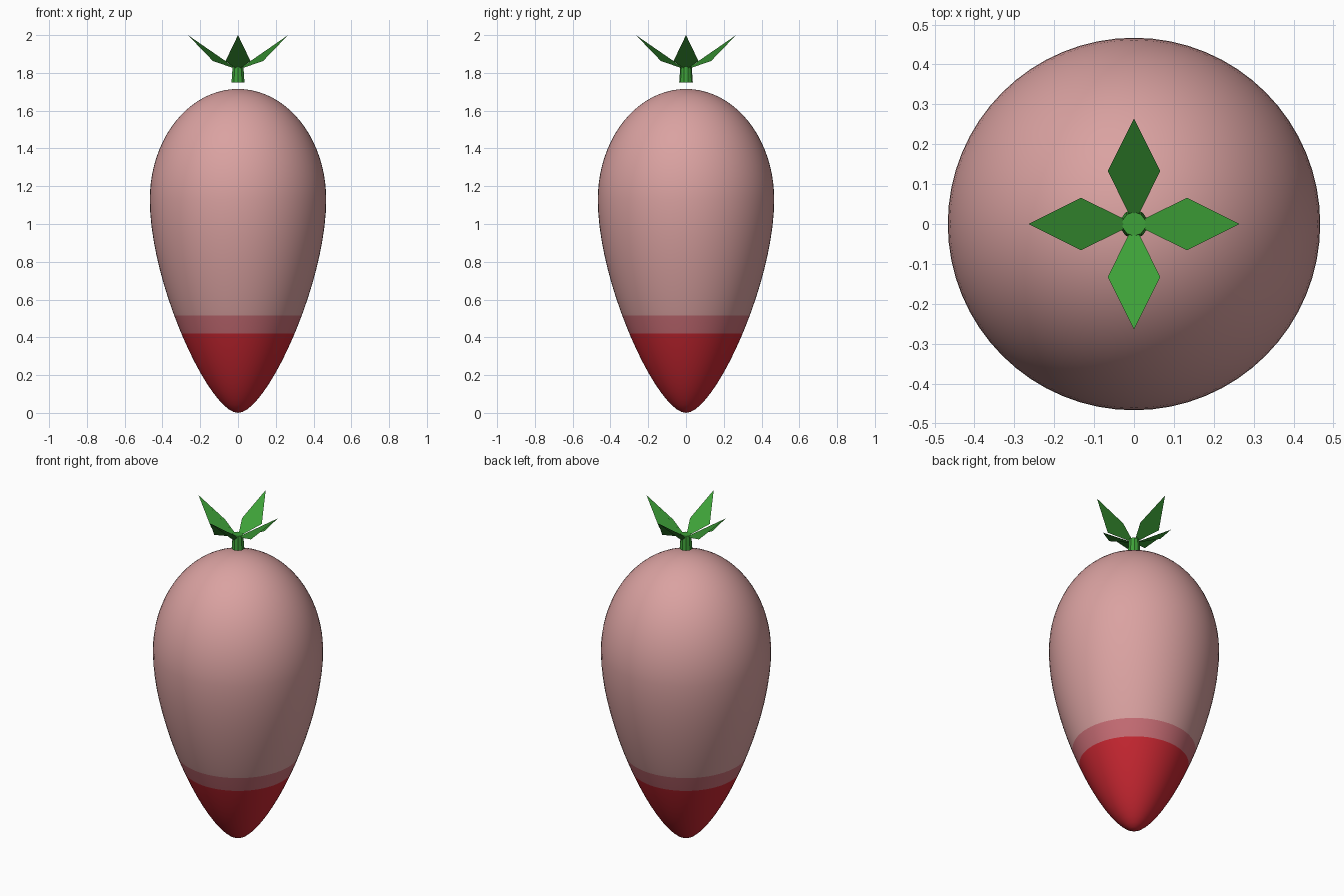
import bpy
import bmesh
import math
from mathutils import Matrix, Vector

if "Cube" in bpy.data.objects:
    bpy.data.objects.remove(bpy.data.objects["Cube"], do_unlink=True)


def material(name, rgb):
    mat = bpy.data.materials.new(name)
    mat.use_nodes = True
    mat.diffuse_color = (*rgb, 1)
    bsdf = next(n for n in mat.node_tree.nodes if n.type == 'BSDF_PRINCIPLED')
    bsdf.inputs["Base Color"].default_value = (*rgb, 1)
    return mat


def finish(name, bm, mats, smooth=False):
    mesh = bpy.data.meshes.new(name)
    bm.to_mesh(mesh)
    bm.free()
    for mat in mats:
        mesh.materials.append(mat)
    for poly in mesh.polygons:
        poly.use_smooth = smooth
    obj = bpy.data.objects.new(name, mesh)
    bpy.context.collection.objects.link(obj)
    return obj


red = material("tip red", (0.58, 0.02, 0.031))
rose = material("band rose", (0.58, 0.155, 0.18))
pink = material("pale pink", (0.70, 0.36, 0.355))
green = material("leaf green", (0.048, 0.355, 0.04))

# Body profile: a curved taper up to the widest ring, then an elliptical dome
RADIUS, WIDEST, TOP = 0.467, 1.13, 1.715
BAND_LOW, BAND_HIGH = 0.42, 0.515
profile = []
STEPS = 20
for i in range(STEPS + 1):
    t = i / STEPS
    s = 1 - t
    r = 3 * t * s * s * 0.15 + RADIUS * (3 * t * t * s + t ** 3)
    z = 3 * t * t * s * 0.68 + WIDEST * t ** 3
    profile.append((r, z))
for i in range(1, STEPS + 1):
    a = math.pi / 2 * i / STEPS
    profile.append((RADIUS * math.cos(a), WIDEST + (TOP - WIDEST) * math.sin(a)))

# Body: spin the profile, cut the colour rings, then colour by height
bm = bmesh.new()
verts = [bm.verts.new((r, 0, z)) for r, z in profile]
edges = [bm.edges.new(pair) for pair in zip(verts, verts[1:])]
bmesh.ops.spin(bm, geom=verts + edges, cent=(0, 0, 0), axis=(0, 0, 1),
               angle=math.tau, steps=64)
bmesh.ops.remove_doubles(bm, verts=bm.verts[:], dist=0.0005)
for height in (BAND_LOW, BAND_HIGH):
    bmesh.ops.bisect_plane(bm, geom=bm.verts[:] + bm.edges[:] + bm.faces[:],
                           plane_co=(0, 0, height), plane_no=(0, 0, 1))
bmesh.ops.recalc_face_normals(bm, faces=bm.faces[:])
for face in bm.faces:
    z = face.calc_center_median().z
    face.material_index = (z > BAND_LOW) + (z > BAND_HIGH)
finish("berry_body", bm, [red, rose, pink], smooth=True)

# Stem: short tapered post above the body
bm = bmesh.new()
bmesh.ops.create_cone(bm, cap_ends=True, segments=10, radius1=0.036, radius2=0.03,
                      depth=0.085, matrix=Matrix.Translation((0, 0, 1.7925)))
finish("stem", bm, [green])

# Leaves: four folded diamonds rising outward from the stem
outline = [(0, 0, 1.817), (0.133, -0.066, 1.863), (0.265, 0, 2.0), (0.133, 0.066, 1.863)]
for k, side in enumerate(("left", "back", "right", "front")):
    turn = Matrix.Rotation(k * math.pi / 2, 3, 'Z')
    bm = bmesh.new()
    bm.faces.new([bm.verts.new(turn @ Vector(p)) for p in outline])
    finish(side + "_leaf", bm, [green])
